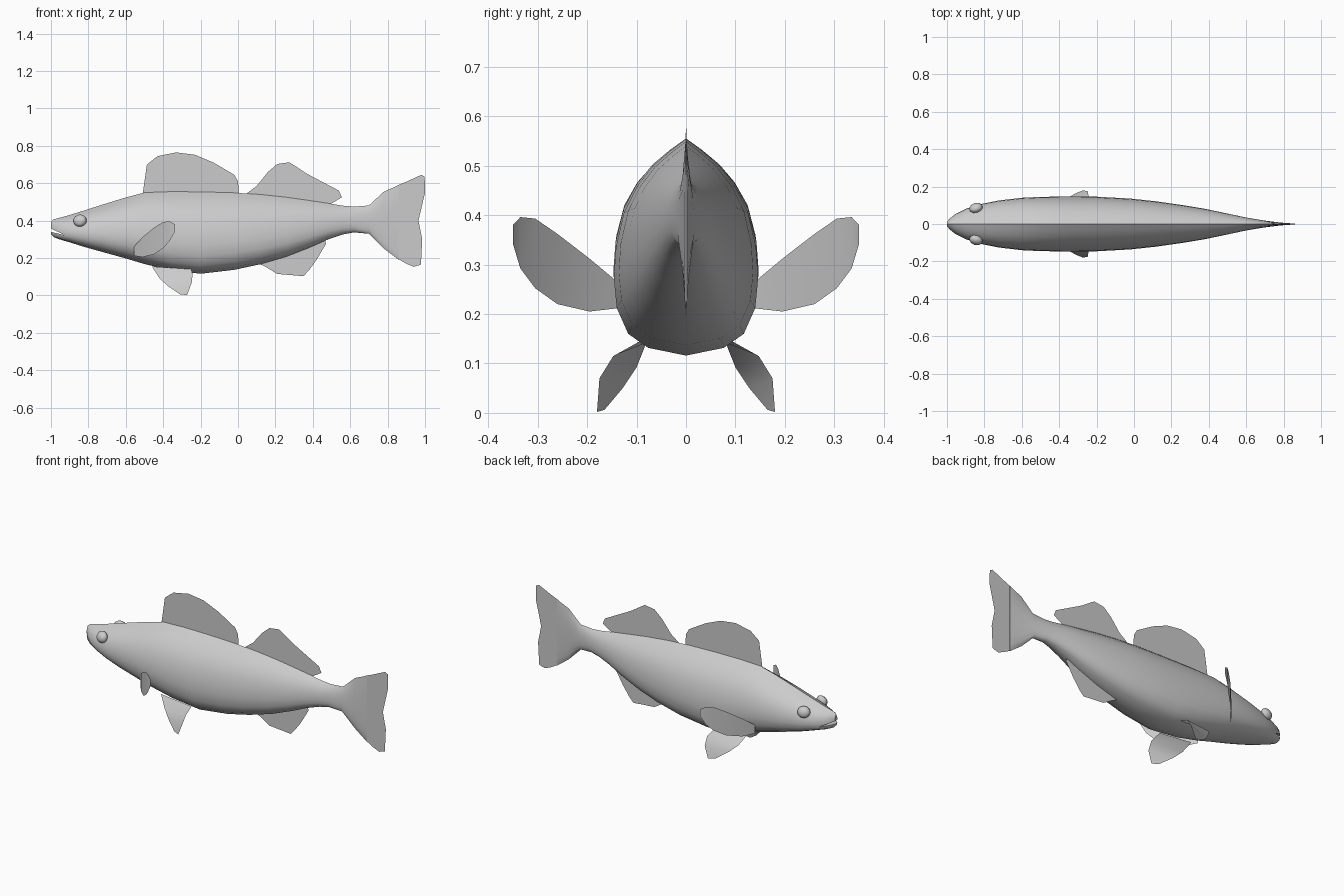
import bpy, bmesh, math

if "Cube" in bpy.data.objects:
    bpy.data.objects.remove(bpy.data.objects["Cube"])

grey = bpy.data.materials.new("plain_grey")
grey.diffuse_color = (0.6, 0.6, 0.6, 1)
grey.use_nodes = True
grey.node_tree.nodes["Principled BSDF"].inputs["Base Color"].default_value = grey.diffuse_color


def make(name, verts, faces):
    me = bpy.data.meshes.new(name)
    me.from_pydata(verts, [], faces)
    me.materials.append(grey)
    ob = bpy.data.objects.new(name, me)
    bpy.context.collection.objects.link(ob)
    bm = bmesh.new()
    bm.from_mesh(me)
    bmesh.ops.recalc_face_normals(bm, faces=bm.faces)
    bm.to_mesh(me)
    bm.free()
    return ob


def smooth(ob, angle=40):
    bpy.ops.object.select_all(action='DESELECT')
    ob.select_set(True)
    bpy.context.view_layer.objects.active = ob
    bpy.ops.object.shade_smooth_by_angle(angle=math.radians(angle))


# Body: x, top, bottom, half width of each ring
stations = [
    (-1.0, .395, .328, .012), (-.985, .407, .312, .03), (-.955, .415, .300, .053),
    (-.90, .430, .284, .081), (-.82, .455, .259, .106), (-.72, .487, .231, .126),
    (-.60, .524, .198, .140), (-.50, .550, .168, .145), (-.36, .555, .135, .147),
    (-.20, .554, .116, .146), (-.02, .549, .137, .136), (.12, .540, .167, .121),
    (.26, .525, .208, .101), (.38, .508, .255, .081), (.48, .493, .299, .060),
    (.56, .480, .326, .043), (.62, .475, .337, .031), (.70, .481, .330, .018),
    (.78, .555, .250, .008), (.86, .590, .190, .002)]
# Half cross-section: share of width, share of height
section = [(0, 0), (.52, .035), (.80, .10), (.96, .22), (1, .36),
           (.97, .50), (.86, .66), (.68, .78), (.46, .875), (.22, .945), (0, 1)]
loop = section + [(-w, h) for w, h in section[-2:0:-1]]
n = len(loop)
verts = [(x, w * hw, b + h * (t - b)) for x, t, b, hw in stations for w, h in loop]
faces = [(i * n + j, i * n + (j + 1) % n, (i + 1) * n + (j + 1) % n, (i + 1) * n + j)
         for i in range(len(stations) - 1) for j in range(n)]
faces += [tuple(range(n)), tuple(range(len(verts) - n, len(verts)))]
body = make("body", verts, faces)

# Mouth slit cut into the snout
wedge = [(-.925, .322), (-1.05, .382), (-1.05, .352)]
cutter = make("mouth_cutter",
              [(x, y, z) for y in (-.2, .2) for x, z in wedge],
              [(0, 1, 2), (5, 4, 3), (0, 3, 4, 1), (1, 4, 5, 2), (2, 5, 3, 0)])
cutter.hide_render = True
cutter.hide_set(True)
cut = body.modifiers.new("mouth", 'BOOLEAN')
cut.operation = 'DIFFERENCE'
cut.solver = 'EXACT'
cut.object = cutter
bpy.context.view_layer.objects.active = body
body.select_set(True)
bpy.ops.object.modifier_apply(modifier="mouth")
bpy.data.objects.remove(cutter)
smooth(body)

# Flat fins on the centre plane
flat_fins = {
    "first_dorsal_fin": [(-.51, .54), (-.487, .70), (-.43, .745), (-.33, .765), (-.23, .752),
                         (-.13, .71), (-.02, .645), (0, .61), (.005, .54)],
    "second_dorsal_fin": [(.04, .54), (.10, .585), (.16, .66), (.21, .703), (.275, .712),
                          (.37, .65), (.54, .56), (.555, .525), (.49, .485)],
    "anal_fin": [(.09, .18), (.15, .152), (.21, .115), (.27, .110), (.35, .103), (.38, .135),
                 (.42, .19), (.47, .275), (.465, .30), (.44, .32), (.30, .26)],
    "tail_fin": [(.85, .587), (.90, .608), (.98, .645), (.998, .635), (1, .55), (.965, .40),
                 (.985, .30), (.978, .165), (.94, .153), (.90, .170), (.85, .198)],
}
for name, outline in flat_fins.items():
    make(name, [(x, 0, z) for x, z in outline], [tuple(range(len(outline)))])

# Paired fins: strips between an upper and a lower edge
pectoral = ([(-.555, .135, .262), (-.51, .195, .312), (-.45, .26, .362), (-.40, .305, .393),
             (-.365, .335, .396), (-.337, .35, .38)],
            [(-.555, .135, .212), (-.51, .195, .205), (-.45, .26, .220), (-.40, .305, .252),
             (-.365, .335, .292), (-.337, .35, .342)])
pelvic = ([(-.46, .075, .155), (-.42, .10, .092), (-.375, .128, .05), (-.31, .165, .006)],
          [(-.25, .085, .14), (-.243, .147, .115), (-.247, .175, .07), (-.272, .18, .002)])
for side, s in (("left", -1), ("right", 1)):
    for name, (a, b) in (("pectoral_fin", pectoral), ("pelvic_fin", pelvic)):
        k = len(a)
        fin = make(f"{side}_{name}", [(x, s * y, z) for x, y, z in a + b],
                   [(i, i + 1, k + i + 1, k + i) for i in range(k - 1)])
        smooth(fin)
    # Eyes
    bpy.ops.mesh.primitive_uv_sphere_add(segments=10, ring_count=8, radius=1,
                                         location=(-.845, s * .086, .40),
                                         rotation=(s * .35, 0, s * .3))
    eye = bpy.context.object
    eye.name = f"{side}_eye"
    eye.scale = (.037, .026, .033)
    eye.data.materials.append(grey)
    smooth(eye)
